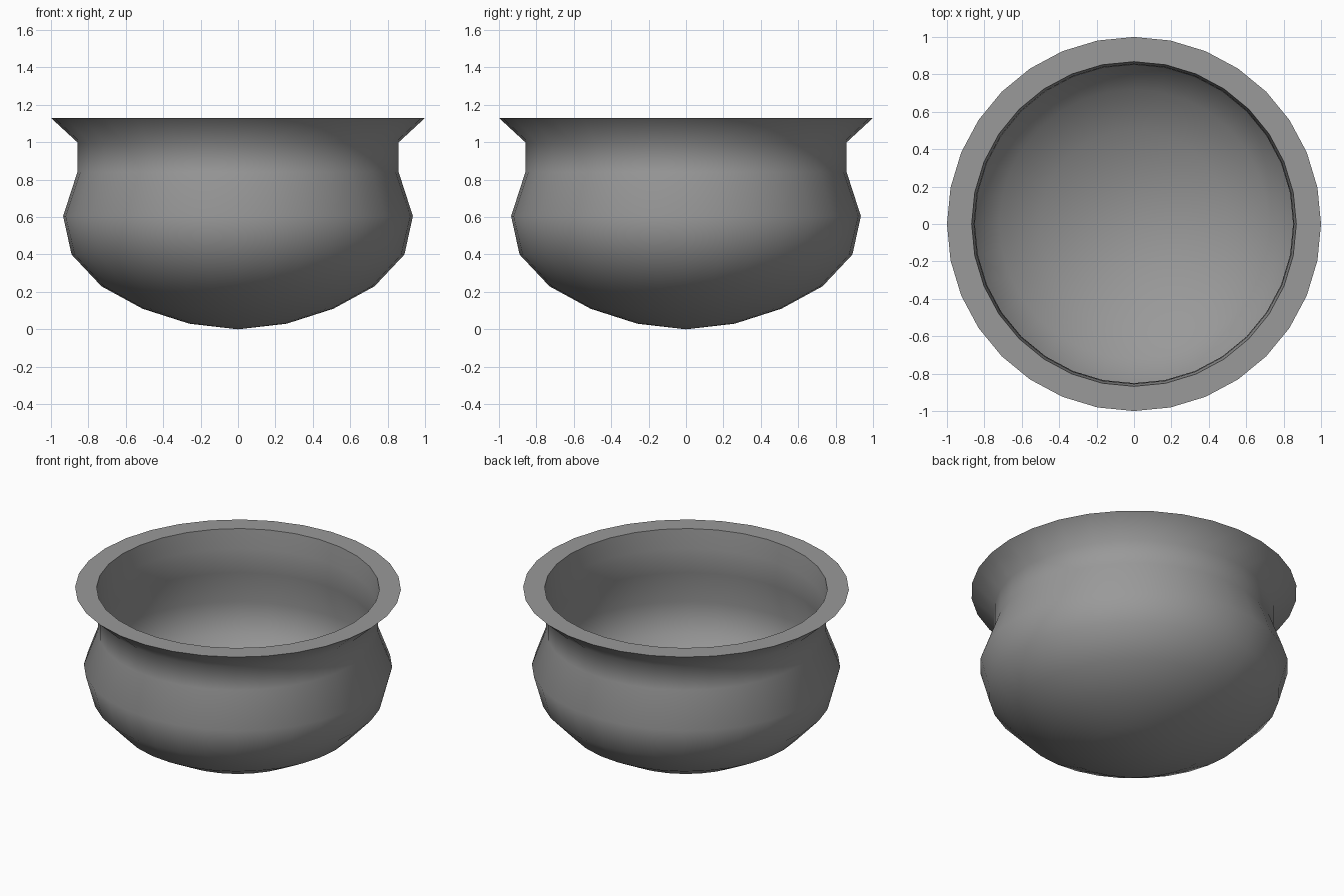
import bpy, bmesh, math
from mathutils import Vector

if "Cube" in bpy.data.objects:
    bpy.data.objects.remove(bpy.data.objects["Cube"])

SIDES = 32

# Outer wall from the bottom up to the flared lip
outer = [(0, 0.0), (0.26, 0.03), (0.51, 0.11), (0.73, 0.23), (0.89, 0.40),
         (0.935, 0.605), (0.859, 0.84), (0.859, 1.0), (1.0, 1.13)]

# Inner wall: follows the outer one closely, from the flat rim down
inner = [(0.868, 1.13), (0.855, 1.0), (0.851, 0.84), (0.923, 0.605),
         (0.878, 0.41), (0.72, 0.243), (0.503, 0.122), (0.256, 0.042), (0, 0.013)]


def lathe(name, profile):
    """Revolve a profile of (radius, height) points around z."""
    bm = bmesh.new()
    verts = [bm.verts.new((r, 0, z)) for r, z in profile]
    edges = [bm.edges.new(pair) for pair in zip(verts, verts[1:])]
    bmesh.ops.spin(bm, geom=verts + edges, cent=Vector(), axis=(0, 0, 1),
                   angle=2 * math.pi, steps=SIDES)
    bmesh.ops.remove_doubles(bm, verts=bm.verts[:], dist=0.0005)
    bmesh.ops.recalc_face_normals(bm, faces=bm.faces[:])
    # The belly is very slightly fuller on the diagonals
    for v in bm.verts:
        if v.co.xy.length > 0.9 and v.co.z < 0.7:
            k = 1 + 0.013 * abs(math.sin(2 * math.atan2(v.co.y, v.co.x)))
            v.co.x *= k
            v.co.y *= k
    mesh = bpy.data.meshes.new(name)
    bm.to_mesh(mesh)
    bm.free()
    obj = bpy.data.objects.new(name, mesh)
    bpy.context.collection.objects.link(obj)
    return obj


# Bowl body with a flat, sharp-edged rim
bowl = lathe("bowl", outer + inner)
bpy.context.view_layer.objects.active = bowl
bowl.select_set(True)
bpy.ops.object.shade_smooth_by_angle(angle=math.radians(60))

# Dark grey finish
grey = bpy.data.materials.new("dark_grey")
grey.diffuse_color = (0.32, 0.32, 0.32, 1)
grey.use_nodes = True
grey.node_tree.nodes["Principled BSDF"].inputs["Base Color"].default_value = grey.diffuse_color
bowl.data.materials.append(grey)
